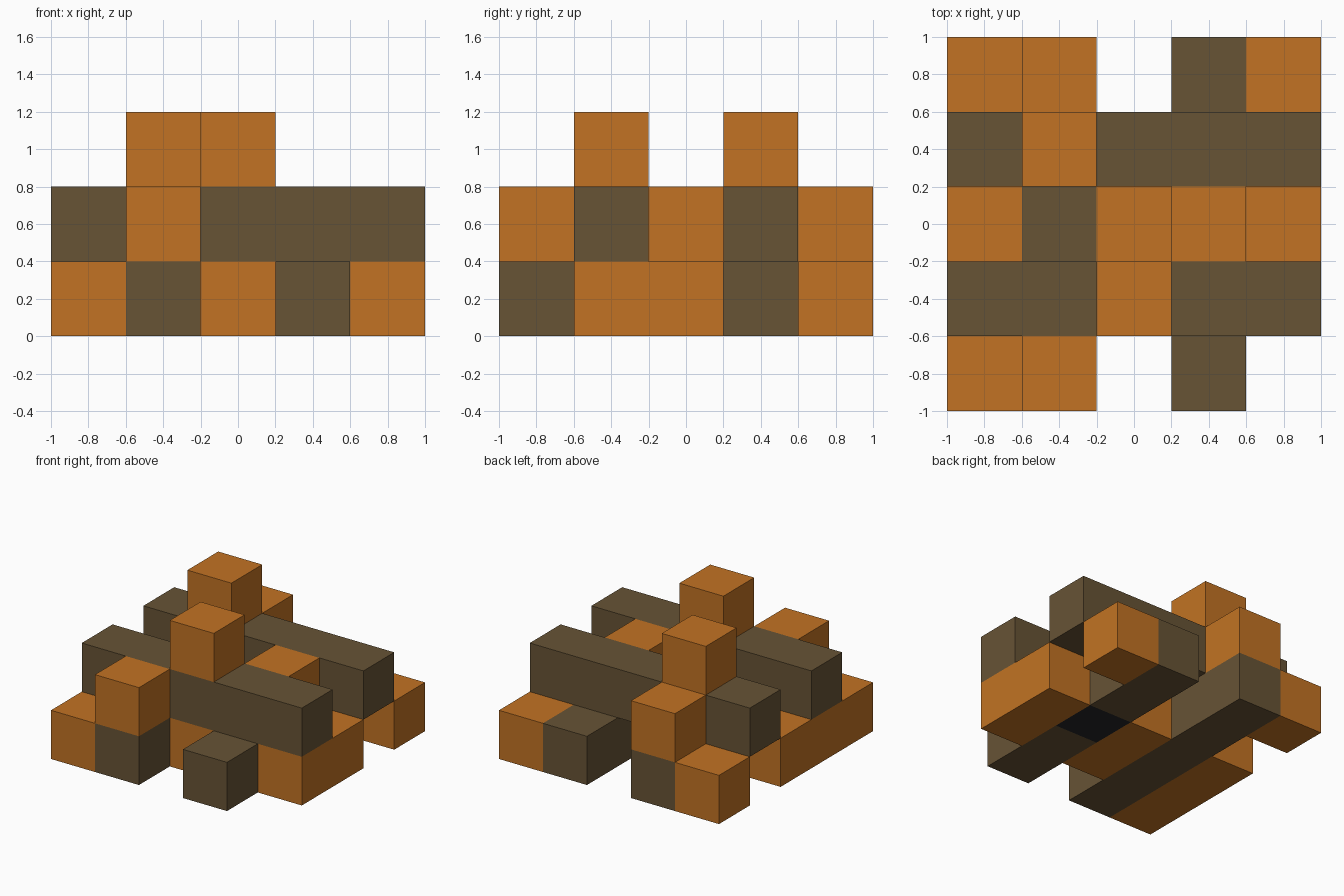
import bpy
import bmesh
from mathutils import Vector

CELL = 0.4
GRID = 5

if "Cube" in bpy.data.objects:
    bpy.data.objects.remove(bpy.data.objects["Cube"], do_unlink=True)


def make_material(name, rgb):
    mat = bpy.data.materials.new(name)
    mat.use_nodes = True
    color = (*rgb, 1.0)
    mat.diffuse_color = color
    bsdf = next(n for n in mat.node_tree.nodes if n.type == "BSDF_PRINCIPLED")
    bsdf.inputs["Base Color"].default_value = color
    bsdf.inputs["Roughness"].default_value = 0.8
    return mat


orange = make_material("orange_wood", (0.54, 0.171, 0.017))
brown = make_material("dark_brown_wood", (0.136, 0.087, 0.036))
black = make_material("black_core", (0.018, 0.019, 0.021))


def block(name, mat, cell, span=(1, 1, 1)):
    """Box whose low corner is a grid cell and whose size is counted in cells."""
    size = Vector(span) * CELL
    low = Vector(cell) * CELL - Vector((1, 1, 0)) * (GRID * CELL / 2)
    mesh = bpy.data.meshes.new(name)
    bm = bmesh.new()
    bmesh.ops.create_cube(bm, size=1)
    bmesh.ops.scale(bm, vec=size, verts=bm.verts)
    bm.to_mesh(mesh)
    bm.free()
    mesh.materials.append(mat)
    obj = bpy.data.objects.new(name, mesh)
    obj.location = low + size / 2
    bpy.context.collection.objects.link(obj)


# Lower beams running front to back, one interrupted by the core
block("lower_right_beam", brown, (1, 0, 0), (1, GRID, 1))
block("lower_left_beam_front", brown, (3, 0, 0), (1, 2, 1))
block("core_block", black, (3, 2, 0))
block("lower_left_beam_back", brown, (3, 3, 0), (1, 2, 1))

# Orange ground blocks between and beside the lower beams
block("right_side_block", orange, (0, 0, 0), (1, 3, 1))
block("middle_block", orange, (2, 1, 0), (1, 2, 1))
block("left_side_block", orange, (4, 1, 0), (1, 2, 1))
for side, x in (("right", 0), ("left", 4)):
    block(f"back_{side}_corner_block", orange, (x, 4, 0))

# Upper beams running side to side
for end, y in (("front", 1), ("back", 3)):
    block(f"upper_{end}_beam", brown, (0, y, 1), (GRID, 1, 1))

# Orange cubes resting on the lower beams
block("front_cube", orange, (1, 0, 1))
block("centre_cube", orange, (3, 2, 1))
block("back_cube", orange, (1, 4, 1))

# Top cubes
block("top_front_cube", orange, (2, 1, 2))
block("top_back_cube", orange, (1, 3, 2))
